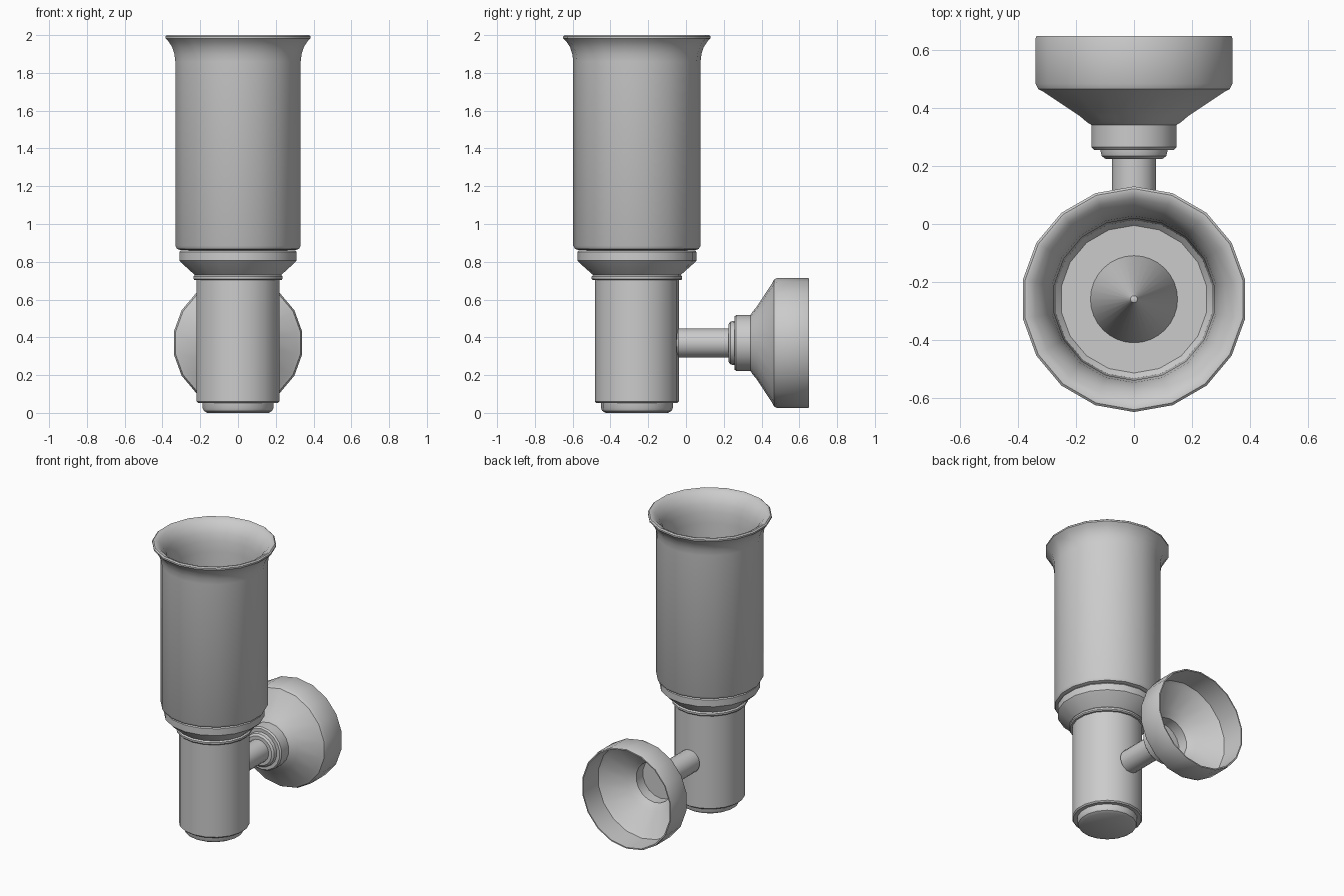
import bpy
import bmesh
from math import pi, radians
from mathutils import Vector

if "Cube" in bpy.data.objects:
    bpy.data.objects.remove(bpy.data.objects["Cube"], do_unlink=True)

grey = bpy.data.materials.new("plain grey")
grey.use_nodes = True
colour = (0.6, 0.6, 0.6, 1)
grey.diffuse_color = colour
grey.node_tree.nodes["Principled BSDF"].inputs["Base Color"].default_value = colour

LAMP_Y = -0.26   # axis of the upright lamp
ARM_Z = 0.37     # axis of the wall mount


def lathe(name, profile, axis, centre, sides=18):
    """Turn a closed (radius, distance along axis) profile round the Z or Y axis."""
    bm = bmesh.new()
    upright = axis == "Z"
    verts = [bm.verts.new((0, r, h) if upright else (0, h, r)) for r, h in profile]
    edges = [bm.edges.new(pair) for pair in zip(verts, verts[1:])]
    if profile[0][0] > 0:
        edges.append(bm.edges.new((verts[-1], verts[0])))
    bmesh.ops.spin(bm, geom=verts + edges, cent=(0, 0, 0),
                   axis=Vector((0, 0, 1) if upright else (0, 1, 0)),
                   angle=2 * pi, steps=sides, use_merge=True)
    bmesh.ops.remove_doubles(bm, verts=bm.verts, dist=0.0002)
    bmesh.ops.recalc_face_normals(bm, faces=bm.faces)
    mesh = bpy.data.meshes.new(name)
    bm.to_mesh(mesh)
    bm.free()
    mesh.materials.append(grey)
    obj = bpy.data.objects.new(name, mesh)
    obj.location = centre
    bpy.context.collection.objects.link(obj)
    bpy.ops.object.select_all(action="DESELECT")
    obj.select_set(True)
    bpy.context.view_layer.objects.active = obj
    bpy.ops.object.shade_smooth_by_angle(angle=radians(35))
    return obj


lamp = (0, LAMP_Y, 0)
mount = (0, 0, ARM_Z)

# Stem with its rounded foot
lathe("foot", [(0, 0), (0.165, 0), (0.183, 0.01), (0.19, 0.025),
               (0.19, 0.07), (0, 0.07)], "Z", lamp)
lathe("stem", [(0, 0.052), (0.214, 0.052), (0.222, 0.06),
               (0.222, 0.71), (0, 0.71)], "Z", lamp)

# Collar that widens from the stem to the shade
lathe("collar", [(0, 0.703), (0.234, 0.703), (0.24, 0.71), (0.24, 0.722),
                 (0.232, 0.73), (0.24, 0.737), (0.305, 0.795), (0.315, 0.806),
                 (0.315, 0.852), (0.308, 0.86), (0, 0.86)], "Z", lamp)

# Hollow shade with a flared rim
lathe("shade", [(0, 0.855), (0.31, 0.862), (0.328, 0.868), (0.337, 0.885),
                (0.337, 1.86), (0.342, 1.9), (0.354, 1.937), (0.374, 1.967),
                (0.39, 1.983), (0.39, 1.993), (0.382, 2.0), (0.372, 2.0),
                (0.347, 1.985), (0.32, 1.955), (0.301, 1.92), (0.288, 1.87),
                (0.28, 1.8), (0.274, 0.925), (0.255, 0.905), (0, 0.905)], "Z", lamp)

# Pointed bulb inside the shade
lathe("bulb", [(0, 0.9), (0.152, 0.9), (0.012, 1.4), (0, 1.405)], "Z", lamp, 32)

# Arm and the hollow bell that meets the wall
lathe("arm", [(0, -0.05), (0.065, -0.05), (0.077, -0.04),
              (0.077, 0.25), (0, 0.25)], "Y", mount)
lathe("arm_ring", [(0, 0.225), (0.1, 0.225), (0.113, 0.235),
                   (0.117, 0.25), (0.117, 0.275), (0, 0.275)], "Y", mount)
lathe("wall_bell", [(0.09, 0.256), (0.14, 0.256), (0.149, 0.266), (0.149, 0.342),
                    (0.165, 0.352), (0.19, 0.373), (0.318, 0.457), (0.336, 0.466),
                    (0.345, 0.485), (0.345, 0.643), (0.342, 0.65), (0.334, 0.65),
                    (0.332, 0.488), (0.312, 0.47), (0.183, 0.386), (0.155, 0.362),
                    (0.138, 0.348), (0.138, 0.275), (0.09, 0.275)], "Y", mount)
